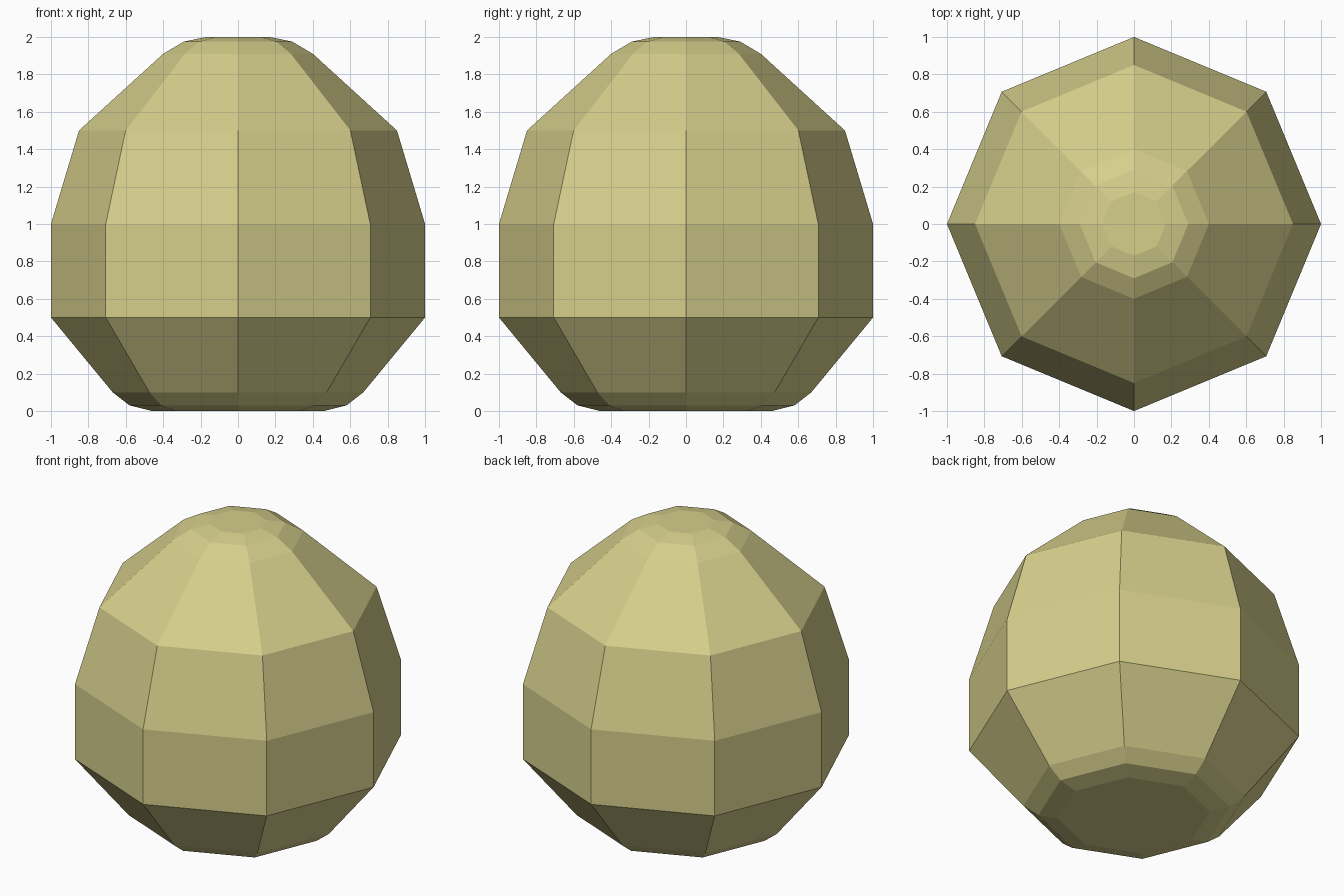
import bpy, bmesh, math

if "Cube" in bpy.data.objects:
    bpy.data.objects.remove(bpy.data.objects["Cube"])

SIDES = 8
# (radius, height) rings from bottom to top
PROFILE = [(0.46, 0.0), (0.58, 0.03), (0.67, 0.10), (1.0, 0.50), (1.0, 1.0),
           (0.85, 1.50), (0.40, 1.91), (0.29, 1.975), (0.17, 2.0)]

mat = bpy.data.materials.new("pale_straw")
mat.diffuse_color = (0.67, 0.62, 0.26, 1)
mat.use_nodes = True
mat.node_tree.nodes["Principled BSDF"].inputs["Base Color"].default_value = mat.diffuse_color

# Faceted rounded body: octagonal rings bridged together
bm = bmesh.new()
rings = []
for r, z in PROFILE:
    rings.append([bm.verts.new((r * math.cos(2 * math.pi * i / SIDES),
                                r * math.sin(2 * math.pi * i / SIDES), z))
                  for i in range(SIDES)])
for low, high in zip(rings, rings[1:]):
    for i in range(SIDES):
        j = (i + 1) % SIDES
        bm.faces.new((low[i], low[j], high[j], high[i]))

# Flat bottom and top caps
bm.faces.new(rings[0][::-1])
bm.faces.new(rings[-1])

mesh = bpy.data.meshes.new("faceted_body")
bm.to_mesh(mesh)
bm.free()
mesh.materials.append(mat)
body = bpy.data.objects.new("faceted_body", mesh)
bpy.context.collection.objects.link(body)
